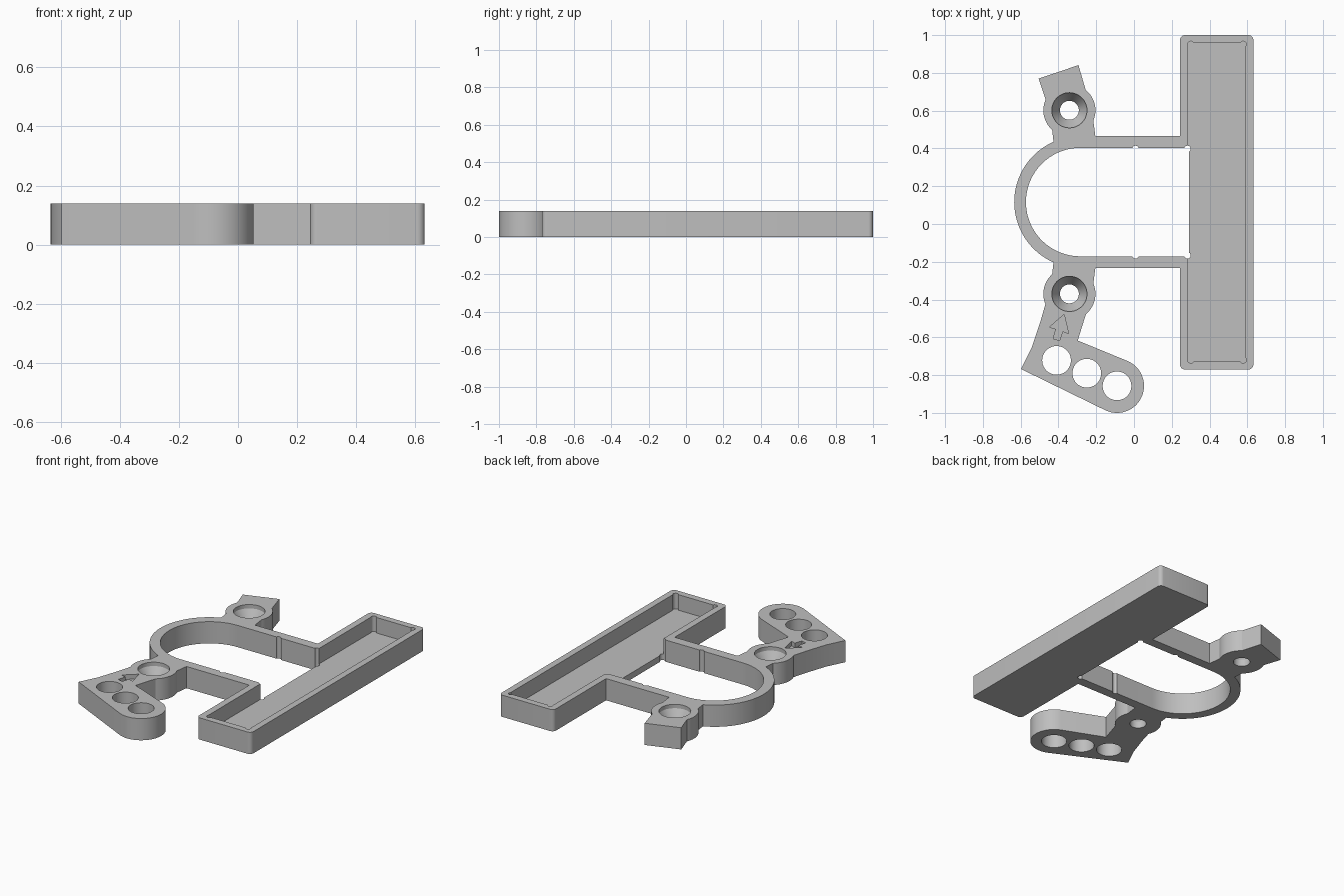
import bpy, bmesh, math

H = 0.14          # plate height
FLOOR = 0.04      # tray floor
MID = 0.116       # mirror line of the yoke in y

cube = bpy.data.objects.get("Cube")
if cube:
    bpy.data.objects.remove(cube, do_unlink=True)

grey = bpy.data.materials.new("plain grey")
grey.use_nodes = True
grey.diffuse_color = (0.52, 0.52, 0.52, 1)
grey.node_tree.nodes["Principled BSDF"].inputs["Base Color"].default_value = (0.52, 0.52, 0.52, 1)


def arc(cx, cy, r, a0, a1, n):
    return [(cx + r * math.cos(math.radians(a0 + (a1 - a0) * i / n)),
             cy + r * math.sin(math.radians(a0 + (a1 - a0) * i / n))) for i in range(n + 1)]


def circle(cx, cy, r, n=48):
    return arc(cx, cy, r, 0, 360, n)[:-1]


def rounded_rect(x0, x1, y0, y1, r):
    return (arc(x1 - r, y1 - r, r, 0, 90, 6) + arc(x0 + r, y1 - r, r, 90, 180, 6)
            + arc(x0 + r, y0 + r, r, 180, 270, 6) + arc(x1 - r, y0 + r, r, 270, 360, 6))


def flip(points):
    return [(x, 2 * MID - y) for x, y in points]


def finish(name, bm):
    bmesh.ops.recalc_face_normals(bm, faces=bm.faces)
    mesh = bpy.data.meshes.new(name)
    bm.to_mesh(mesh)
    bm.free()
    mesh.materials.append(grey)
    ob = bpy.data.objects.new(name, mesh)
    bpy.context.collection.objects.link(ob)
    return ob


def prism(name, points, z0=0.0, z1=H):
    bm = bmesh.new()
    face = bm.faces.new([bm.verts.new((x, y, z0)) for x, y in points])
    top = bmesh.ops.extrude_face_region(bm, geom=[face])["geom"]
    bmesh.ops.translate(bm, vec=(0, 0, z1 - z0),
                        verts=[v for v in top if isinstance(v, bmesh.types.BMVert)])
    return finish(name, bm)


def screw_cutter(cx, cy, n=48):
    # stepped profile of a countersunk screw hole
    bm = bmesh.new()
    rings = [[bm.verts.new((x, y, z)) for x, y in circle(cx, cy, r, n)]
             for r, z in ((0.05, -0.1), (0.05, 0.045), (0.093, 0.115), (0.093, 0.3))]
    for low, high in zip(rings, rings[1:]):
        for i in range(n):
            j = (i + 1) % n
            bm.faces.new((low[i], low[j], high[j], high[i]))
    bm.faces.new(rings[0])
    bm.faces.new(rings[-1])
    return finish("screw_cutter", bm)


def combine(base, other, operation):
    mod = base.modifiers.new("join", "BOOLEAN")
    mod.operation = operation
    mod.solver = "EXACT"
    mod.object = other
    other.hide_render = True
    bpy.context.view_layer.objects.active = base
    bpy.ops.object.modifier_apply(modifier=mod.name)
    bpy.data.objects.remove(other, do_unlink=True)


# long tray block
holder = prism("tray_holder", rounded_rect(0.244, 0.632, -0.77, 1.0, 0.025))

# rounded yoke reaching out from the tray
solids = [("yoke", [(0.27, 0.465)] + arc(-0.285, MID, 0.349, 90, 270, 64) + [(0.27, -0.233)])]

# screw bosses and their necks, mirrored
neck = [(-0.44, 0.56), (-0.42, 0.38), (-0.2, 0.43), (-0.217, 0.56)]
boss = circle(-0.342, 0.602, 0.138, 64)
for side in (lambda p: p, flip):
    solids += [("neck", side(neck)), ("boss", side(boss))]

# back tab
solids.append(("back_tab", [(-0.505, 0.77), (-0.294, 0.841), (-0.25, 0.69), (-0.342, 0.6), (-0.465, 0.65)]))

# front arm with rounded end
solids.append(("front_arm", [(-0.342, -0.367), (-0.465, -0.41), (-0.495, -0.515), (-0.54, -0.65), (-0.598, -0.768)]
               + arc(-0.09, -0.857, 0.143, 245, 427, 40)
               + [(-0.298, -0.617), (-0.252, -0.47)]))
for name, points in solids:
    combine(holder, prism(name, points), "UNION")

# yoke opening, also cutting away the tray wall between the arms
opening = [(0.291, 0.403)] + arc(-0.285, MID, 0.287, 90, 270, 64) + [(0.291, -0.171)]
cutters = [prism("opening", opening, -0.1, 0.3)]

# tray pocket with relieved corners
cutters.append(prism("pocket", [(0.287, -0.727), (0.59, -0.727), (0.59, 0.958), (0.287, 0.958)], FLOOR, 0.3))
for x in (0.301, 0.578):
    for y in (-0.72, 0.951):
        cutters.append(prism("corner_relief", circle(x, y, 0.017, 16), FLOOR, 0.3))

# small round notches along the opening
for x in (0.008, 0.283):
    for y in (0.398, 2 * MID - 0.398):
        cutters.append(prism("notch", circle(x, y, 0.017, 16), -0.1, 0.3))

# countersunk screw holes and three arm holes
for y in (0.602, 2 * MID - 0.602):
    cutters.append(screw_cutter(-0.342, y))
for x, y in ((-0.41, -0.722), (-0.25, -0.79), (-0.09, -0.857)):
    cutters.append(prism("arm_hole", circle(x, y, 0.076), -0.1, 0.3))

# engraved arrow
cutters.append(prism("arrow", [(-0.37, -0.478), (-0.346, -0.58), (-0.378, -0.568), (-0.394, -0.617),
                               (-0.428, -0.607), (-0.413, -0.556), (-0.447, -0.546)], H - 0.03, 0.3))
for cutter in cutters:
    combine(holder, cutter, "DIFFERENCE")

# smooth curves, crisp edges
bpy.ops.object.select_all(action="DESELECT")
holder.select_set(True)
bpy.context.view_layer.objects.active = holder
bpy.ops.object.shade_smooth_by_angle(angle=math.radians(30))
